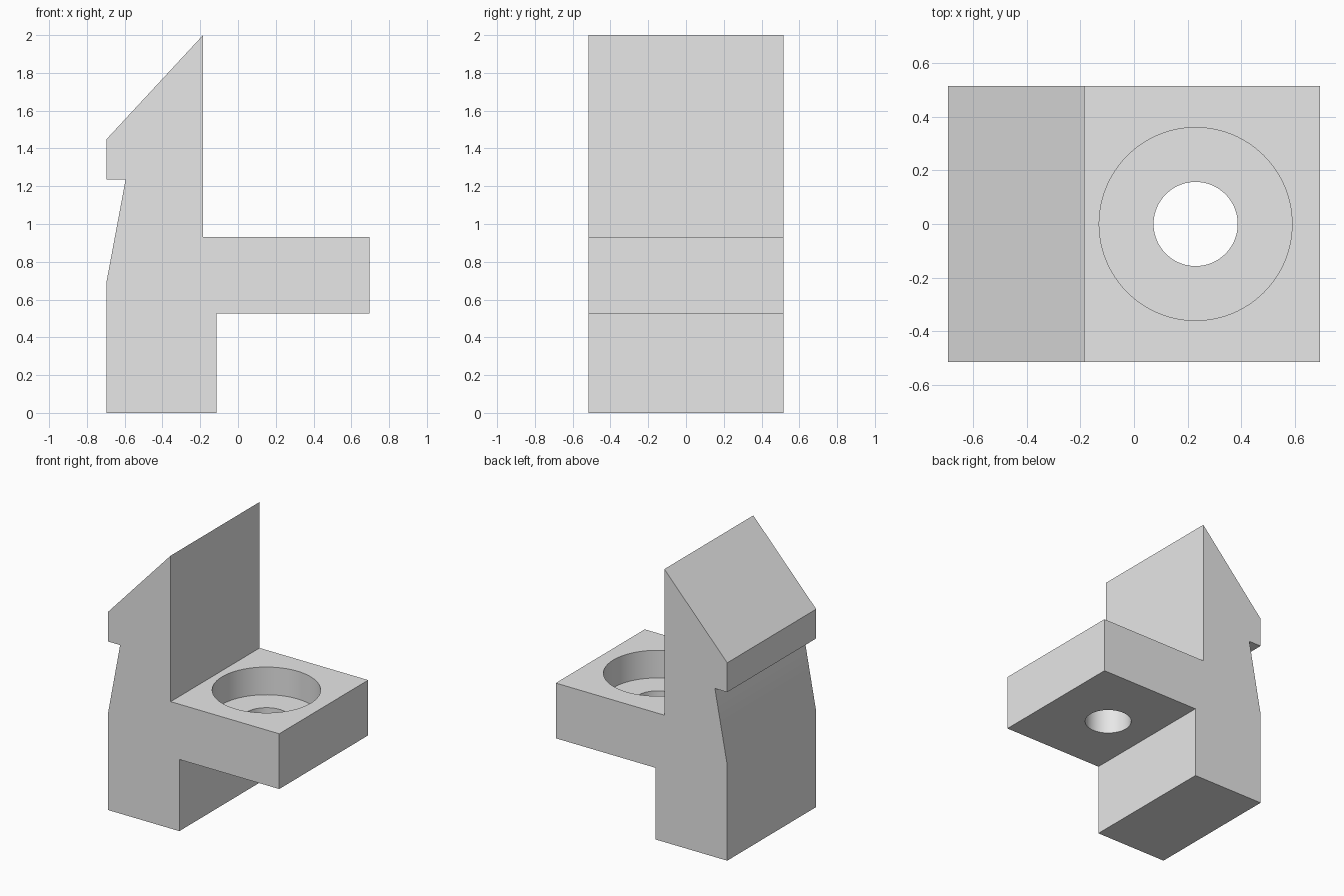
import bpy
import bmesh
import math

cube = bpy.data.objects.get("Cube")
if cube:
    bpy.data.objects.remove(cube, do_unlink=True)

# Plain grey material
GREY = (0.8, 0.8, 0.8, 1.0)
grey = bpy.data.materials.new("plain grey")
grey.use_nodes = True
grey.diffuse_color = GREY
grey.node_tree.nodes["Principled BSDF"].inputs["Base Color"].default_value = GREY

HALF_WIDTH = 0.515
HOLE_X = 0.23


def extrude_profile(name, points, half_width):
    """Extrude an x-z outline symmetrically along y."""
    bm = bmesh.new()
    face = bm.faces.new([bm.verts.new((x, -half_width, z)) for x, z in points])
    result = bmesh.ops.extrude_face_region(bm, geom=[face], use_keep_orig=True)
    moved = [v for v in result["geom"] if isinstance(v, bmesh.types.BMVert)]
    bmesh.ops.translate(bm, verts=moved, vec=(0, 2 * half_width, 0))
    bmesh.ops.recalc_face_normals(bm, faces=bm.faces)
    mesh = bpy.data.meshes.new(name)
    bm.to_mesh(mesh)
    bm.free()
    mesh.materials.append(grey)
    obj = bpy.data.objects.new(name, mesh)
    bpy.context.collection.objects.link(obj)
    return obj


def drill(target, radius, bottom, top):
    """Cut a vertical round hole between two heights."""
    bpy.ops.mesh.primitive_cylinder_add(
        vertices=96, radius=radius, depth=top - bottom,
        location=(HOLE_X, 0, (top + bottom) / 2))
    cutter = bpy.context.object
    cutter.name = "hole_cutter"
    cutter.hide_render = True
    cutter.data.materials.append(grey)
    mod = target.modifiers.new("hole", "BOOLEAN")
    mod.operation = "DIFFERENCE"
    mod.solver = "EXACT"
    mod.object = cutter
    bpy.context.view_layer.objects.active = target
    bpy.ops.object.modifier_apply(modifier=mod.name)
    bpy.data.objects.remove(cutter, do_unlink=True)


# Clip body: foot, mounting tab, upright wall and hooked wedge tip
outline = [
    (-0.695, 0), (-0.115, 0), (-0.115, 0.525),
    (0.695, 0.525), (0.695, 0.93), (-0.185, 0.93),
    (-0.185, 2), (-0.695, 1.45), (-0.695, 1.235),
    (-0.595, 1.235), (-0.695, 0.7),
]
body = extrude_profile("clip_body", outline, HALF_WIDTH)

# Counterbore and through hole in the mounting tab
drill(body, 0.36, 0.727, 1.1)
drill(body, 0.157, 0.4, 1.0)

# Smooth the hole walls, keep the outline edges crisp
bpy.ops.object.select_all(action="DESELECT")
body.select_set(True)
bpy.context.view_layer.objects.active = body
bpy.ops.object.shade_smooth_by_angle(angle=math.radians(30))
